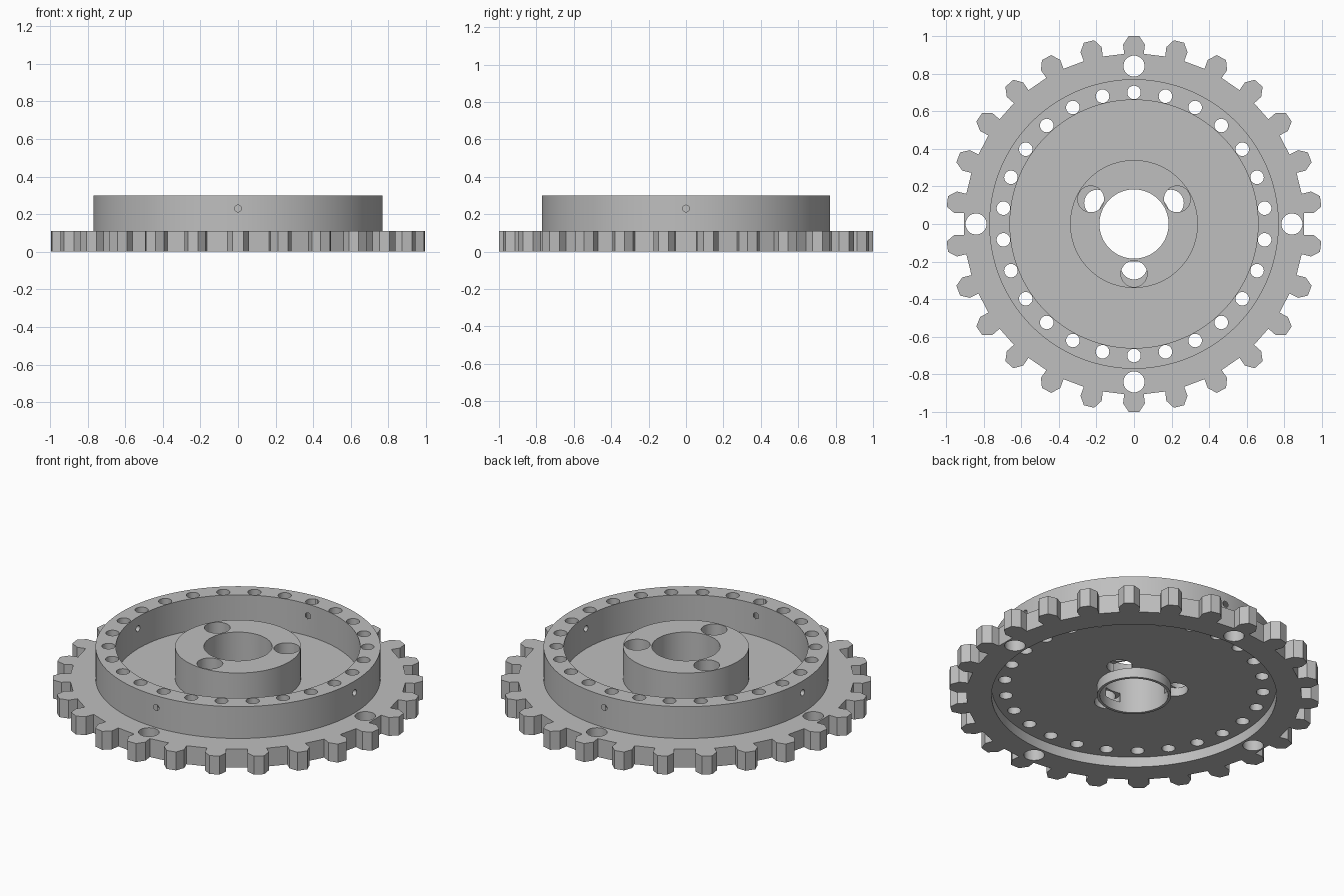
import bpy, bmesh, math
from mathutils import Matrix, Vector

if "Cube" in bpy.data.objects:
    bpy.data.objects.remove(bpy.data.objects["Cube"])

TEETH = 26
SEG = 156

steel = bpy.data.materials.new("light_grey_metal")
steel.diffuse_color = (0.52, 0.52, 0.52, 1)
steel.use_nodes = True
steel.node_tree.nodes["Principled BSDF"].inputs["Base Color"].default_value = steel.diffuse_color


def to_object(name, bm):
    bmesh.ops.recalc_face_normals(bm, faces=bm.faces)
    me = bpy.data.meshes.new(name)
    bm.to_mesh(me)
    bm.free()
    ob = bpy.data.objects.new(name, me)
    me.materials.append(steel)
    bpy.context.collection.objects.link(ob)
    return ob


def lathe(name, profile):
    """Closed ring swept from an (r, z) loop."""
    bm = bmesh.new()
    rings = []
    for i in range(SEG):
        a = 2 * math.pi * i / SEG
        rings.append([bm.verts.new((r * math.cos(a), r * math.sin(a), z)) for r, z in profile])
    n = len(profile)
    for i in range(SEG):
        p, q = rings[i], rings[(i + 1) % SEG]
        for j in range(n):
            k = (j + 1) % n
            bm.faces.new((p[j], q[j], q[k], p[k]))
    return to_object(name, bm)


def tube(name, r0, r1, z0, z1):
    return lathe(name, [(r0, z0), (r1, z0), (r1, z1), (r0, z1)])


def add_cylinder(bm, r, z0, z1, x=0, y=0, seg=32, turn=None):
    m = Matrix.Translation((x, y, (z0 + z1) / 2))
    if turn is not None:
        m = turn @ m
    bmesh.ops.create_cone(bm, cap_ends=True, segments=seg, radius1=r, radius2=r,
                          depth=z1 - z0, matrix=m)


def boolean(target, other, op):
    mod = target.modifiers.new(op, 'BOOLEAN')
    mod.operation = op
    mod.solver = 'EXACT'
    mod.object = other
    bpy.context.view_layer.objects.active = target
    bpy.ops.object.modifier_apply(modifier=mod.name)
    bpy.data.objects.remove(other)


# toothed plate
bm = bmesh.new()
tooth = [(0.052, 0.905), (0.058, 0.955), (0.028, 1.0),
         (-0.028, 1.0), (-0.058, 0.955), (-0.052, 0.905)]
outline = []
for i in range(TEETH):
    rot = Matrix.Rotation(2 * math.pi * i / TEETH, 3, 'Z')
    outline += [bm.verts.new(rot @ Vector((x, y, 0))) for x, y in tooth]
face = bm.faces.new(outline)
top = bmesh.ops.extrude_face_region(bm, geom=[face])
bmesh.ops.translate(bm, vec=(0, 0, 0.11),
                    verts=[g for g in top["geom"] if isinstance(g, bmesh.types.BMVert)])
sprocket = to_object("sprocket", bm)

# raised flange ring and central hub
boolean(sprocket, tube("flange", 0.66, 0.77, 0.09, 0.30), 'UNION')
boolean(sprocket, tube("hub", 0.15, 0.34, 0.09, 0.30), 'UNION')

# recess underneath, leaving a thin collar round the bore
boolean(sprocket, tube("recess", 0.20, 0.77, -0.1, 0.06), 'DIFFERENCE')

# central bore
bm = bmesh.new()
add_cylinder(bm, 0.184, -0.2, 0.5, seg=SEG)
boolean(sprocket, to_object("bore", bm), 'DIFFERENCE')

# holes in flange, plate and hub
bm = bmesh.new()
for i in range(TEETH):
    a = math.pi / 2 + 2 * math.pi * i / TEETH
    add_cylinder(bm, 0.036, -0.2, 0.5, 0.70 * math.cos(a), 0.70 * math.sin(a), 28)
for i in range(4):
    a = math.pi / 2 * i
    add_cylinder(bm, 0.056, -0.2, 0.5, 0.84 * math.cos(a), 0.84 * math.sin(a))
for i in range(3):
    a = math.radians(30 + 120 * i)
    add_cylinder(bm, 0.07, 0.11, 0.5, 0.265 * math.cos(a), 0.265 * math.sin(a), 40)
boolean(sprocket, to_object("hole_cutters", bm), 'DIFFERENCE')

# offset openings through the web below the hub holes
bm = bmesh.new()
for i in range(3):
    a = math.radians(30 + 120 * i)
    add_cylinder(bm, 0.07, 0.058, 0.112, 0.225 * math.cos(a), 0.225 * math.sin(a), 40)
boolean(sprocket, to_object("web_cutters", bm), 'DIFFERENCE')

# small radial holes through the flange wall
bm = bmesh.new()
for i in range(4):
    turn = (Matrix.Translation((0, 0, 0.23)) @ Matrix.Rotation(math.pi / 2 * i, 4, 'Z')
            @ Matrix.Rotation(math.pi / 2, 4, 'Y'))
    add_cylinder(bm, 0.018, 0.6, 0.85, seg=20, turn=turn)
boolean(sprocket, to_object("side_cutters", bm), 'DIFFERENCE')

# smooth round walls, sharp edges
bpy.ops.object.select_all(action='DESELECT')
sprocket.select_set(True)
bpy.context.view_layer.objects.active = sprocket
bpy.ops.object.shade_smooth_by_angle(angle=math.radians(25))
